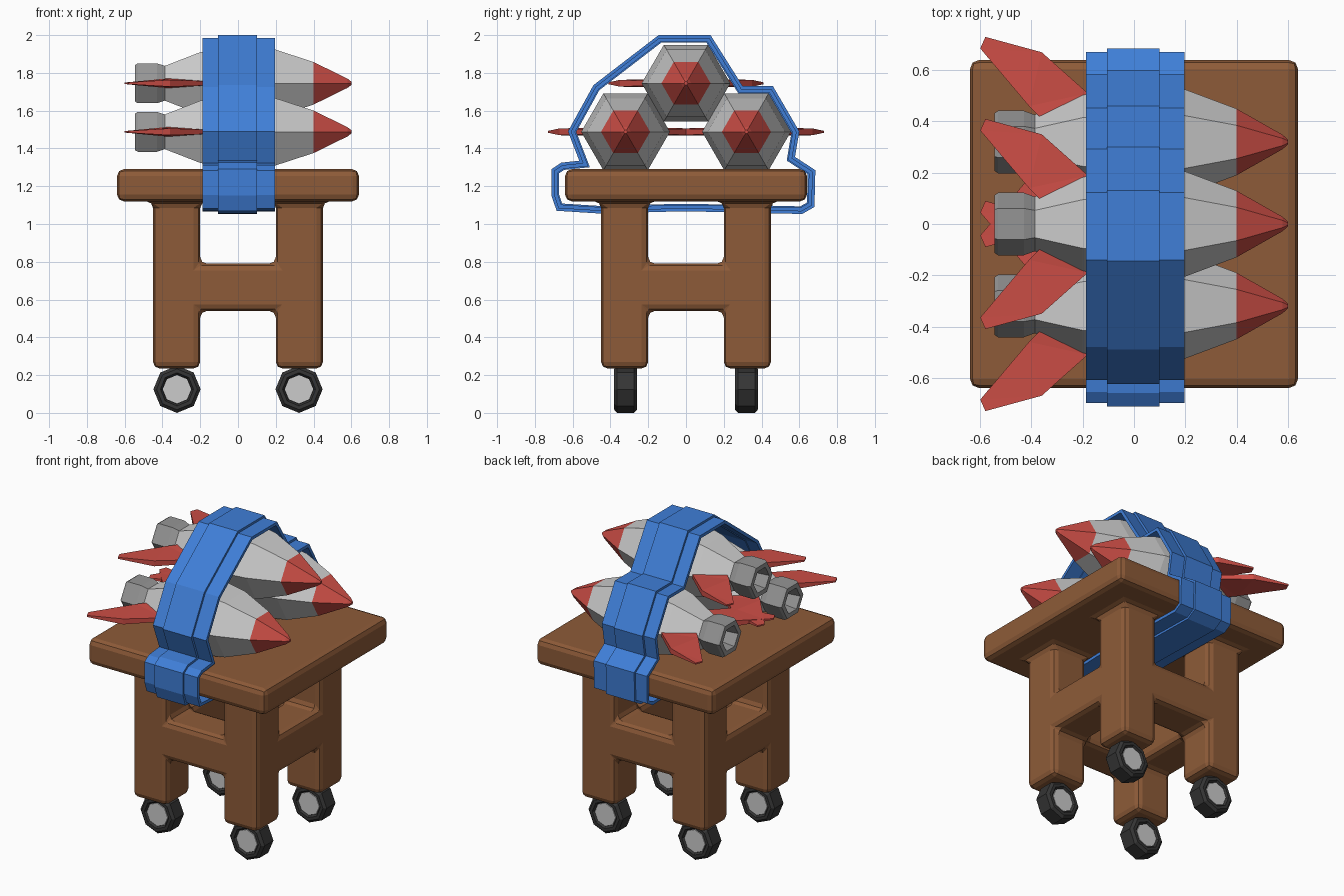
import bpy, bmesh, math
from mathutils import Vector

if "Cube" in bpy.data.objects:
    bpy.data.objects.remove(bpy.data.objects["Cube"])


def material(name, rgb):
    m = bpy.data.materials.new(name)
    m.diffuse_color = (*rgb, 1)
    m.use_nodes = True
    m.node_tree.nodes["Principled BSDF"].inputs["Base Color"].default_value = m.diffuse_color
    return m


WOOD = material("wood", (0.27, 0.105, 0.04))
RED = material("red_paint", (0.6, 0.075, 0.06))
BLUE = material("blue_webbing", (0.05, 0.21, 0.68))
RUBBER = material("rubber", (0.035, 0.035, 0.035))
STEEL = material("dull_steel", (0.3, 0.3, 0.3))


def finish(bm, name, mat=None, loc=(0, 0, 0)):
    bmesh.ops.recalc_face_normals(bm, faces=bm.faces)
    me = bpy.data.meshes.new(name)
    bm.to_mesh(me)
    bm.free()
    ob = bpy.data.objects.new(name, me)
    ob.location = loc
    bpy.context.collection.objects.link(ob)
    if mat:
        me.materials.append(mat)
    return ob


def lathe(name, profile, sides, axis, mat, loc):
    """Turn (position, radius) pairs around the x or y axis, capping both ends."""
    bm = bmesh.new()
    rings = []
    for p, r in profile:
        ring = []
        for i in range(sides):
            a = 2 * math.pi * i / sides
            u, v = r * math.cos(a), r * math.sin(a)
            ring.append(bm.verts.new((p, u, v) if axis == 'x' else (u, p, v)))
        rings.append(ring)
    for a, b in zip(rings, rings[1:]):
        for i in range(sides):
            j = (i + 1) % sides
            bm.faces.new((a[i], a[j], b[j], b[i]))
    bm.faces.new(rings[0])
    bm.faces.new(rings[-1])
    return finish(bm, name, mat, loc)


# Table: block layout of top, four legs and a ring of rails, skinned and bevelled
def table():
    xs = [-0.64, -0.45, -0.2, 0.2, 0.45, 0.64]
    zs = [0.235, 0.54, 0.79, 1.12, 1.29]

    def solid(c):
        i, j, k = c
        if not (0 <= i < 5 and 0 <= j < 5 and 0 <= k < 4):
            return False
        if k == 3:
            return True
        leg = i in (1, 3) and j in (1, 3)
        rail = k == 1 and (i, j) in ((1, 2), (3, 2), (2, 1), (2, 3))
        return leg or rail

    bm = bmesh.new()
    verts = {}
    for c in [(i, j, k) for i in range(5) for j in range(5) for k in range(4)]:
        if not solid(c):
            continue
        for ax in range(3):
            for side in (0, 1):
                n = list(c)
                n[ax] += 2 * side - 1
                if solid(n):
                    continue
                face = []
                for du, dv in ((0, 0), (1, 0), (1, 1), (0, 1)):
                    q = list(c)
                    q[ax] += side
                    q[(ax + 1) % 3] += du
                    q[(ax + 2) % 3] += dv
                    q = tuple(q)
                    if q not in verts:
                        verts[q] = bm.verts.new((xs[q[0]], xs[q[1]], zs[q[2]]))
                    face.append(verts[q])
                bm.faces.new(face)
    ob = finish(bm, "table", WOOD)
    bev = ob.modifiers.new("rounded_edges", 'BEVEL')
    bev.width, bev.segments = 0.035, 2
    bev.limit_method = 'ANGLE'


table()

# Wheels: octagonal tyres with recessed hubs
for sx in (-1, 1):
    for sy in (-1, 1):
        at = (sx * 0.323, sy * 0.32, 0.125)
        lathe("tyre", [(-0.045, 0.078), (-0.06, 0.088), (-0.06, 0.108), (-0.045, 0.125),
                       (0.045, 0.125), (0.06, 0.108), (0.06, 0.088), (0.045, 0.078)],
              8, 'y', RUBBER, at)
        lathe("wheel_hub", [(-0.052, 0.075), (0.052, 0.075)], 8, 'y', None, at)


# Fin: swept outline that thins towards the tip (x, y, half thickness)
FIN = [(-0.18, 0.19, 0.012), (-0.36, 0.35, 0.018), (-0.58, 0.41, 0.005),
       (-0.6, 0.365, 0.004), (-0.41, 0.14, 0.022), (-0.36, 0.09, 0.026)]


def fin(side, loc):
    bm = bmesh.new()
    top = [bm.verts.new((x, side * y, t)) for x, y, t in FIN]
    low = [bm.verts.new((x, side * y, -t)) for x, y, t in FIN]
    for f in (top, low):
        bmesh.ops.triangulate(bm, faces=[bm.faces.new(f)])
    for i in range(len(FIN)):
        j = (i + 1) % len(FIN)
        bm.faces.new((top[i], top[j], low[j], low[i]))
    finish(bm, "rocket_fin", RED, loc)


# Rockets: hexagonal body, nose, hollow nozzle and two fins
for y, z in ((-0.32, 1.488), (0.32, 1.488), (0, 1.745)):
    at = (0, y, z)
    lathe("rocket_body", [(-0.39, 0.105), (-0.2, 0.19), (0, 0.235), (0.2, 0.205), (0.4, 0.13)],
          6, 'x', None, at)
    lathe("rocket_nose", [(0.4, 0.13), (0.58, 0.028), (0.6, 0.01)], 6, 'x', RED, at)
    lathe("rocket_nozzle", [(-0.37, 0.1), (-0.43, 0.122), (-0.53, 0.122), (-0.545, 0.112),
                            (-0.545, 0.08), (-0.45, 0.065)], 6, 'x', STEEL, at)
    for side in (-1, 1):
        fin(side, at)


# Strap: closed loop round the rockets and table top (y, z), clockwise
LOOP = [(-0.145, 2.0), (0.13, 2.0), (0.3, 1.73), (0.46, 1.73), (0.6, 1.49),
        (0.577, 1.355), (0.685, 1.285), (0.68, 1.09), (0.615, 1.053), (0.1, 1.065),
        (-0.1, 1.065), (-0.45, 1.055), (-0.685, 1.07), (-0.712, 1.15), (-0.712, 1.29),
        (-0.66, 1.325), (-0.565, 1.335), (-0.625, 1.49), (-0.49, 1.735)]


def inset(d):
    pts = [Vector(p) for p in LOOP]
    out = []
    for i, p in enumerate(pts):
        a = (p - pts[i - 1]).normalized()
        b = (pts[(i + 1) % len(pts)] - p).normalized()
        na, nb = Vector((a.y, -a.x)), Vector((b.y, -b.x))
        m = (na + nb).normalized()
        out.append(p + m * d / max(m.dot(na), 0.5))
    return out


def strap(name, x0, x1, outer, inner):
    bm = bmesh.new()
    section = [(x0, outer), (x1, outer), (x1, inner), (x0, inner)]
    rows = [[bm.verts.new((x, p.x, p.y)) for p in inset(d)] for x, d in section]
    n = len(LOOP)
    for k in range(4):
        a, b = rows[k], rows[(k + 1) % 4]
        for i in range(n):
            j = (i + 1) % n
            bm.faces.new((a[i], a[j], b[j], b[i]))
    finish(bm, name, BLUE)


strap("strap_centre", -0.105, 0.1, 0, 0.04)
strap("strap_edges", -0.187, 0.197, 0.014, 0.034)
